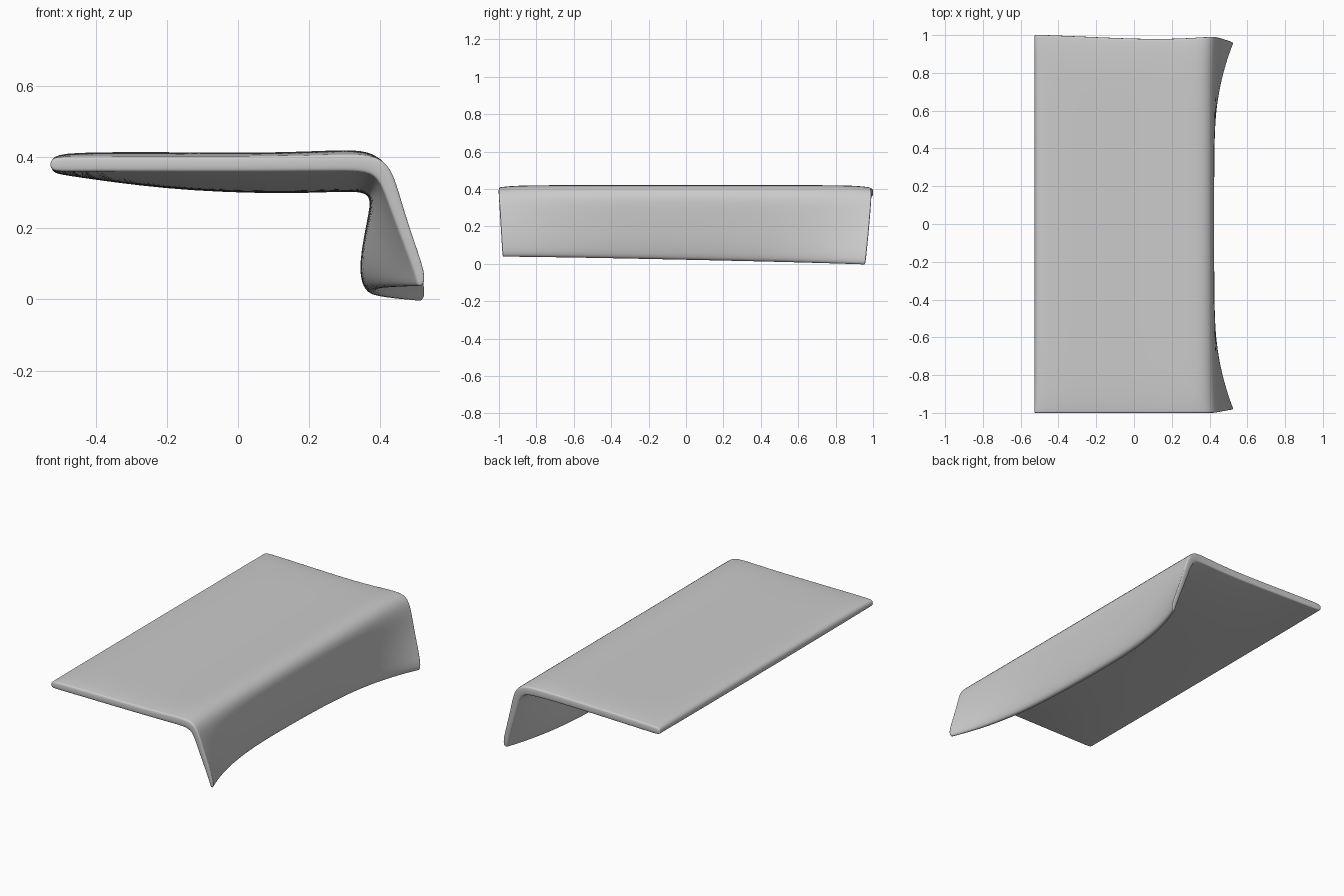
import bpy, bmesh

if "Cube" in bpy.data.objects:
    bpy.data.objects.remove(bpy.data.objects["Cube"])

# Cross-section pairs: middle (x, outer z / inner z) and end of the cushion.
# Each row: outer mid, inner mid, outer end, inner end
SECTION = [
    ((-.527, .400), (-.527, .356), (-.530, .400), (-.530, .360)),
    ((-.49, .415), (-.49, .350), (-.49, .402), (-.49, .361)),
    ((-.20, .415), (-.20, .308), (-.20, .402), (-.20, .361)),
    ((.10, .412), (.10, .297), (.10, .402), (.10, .361)),
    ((.28, .421), (.26, .302), (.29, .408), (.28, .363)),
    ((.375, .420), (.345, .305), (.385, .408), (.365, .361)),
    ((.426, .375), (.376, .290), (.433, .372), (.400, .335)),
    ((.424, .280), (.365, .230), (.460, .270), (.428, .250)),
    ((.418, .140), (.345, .130), (.498, .150), (.472, .130)),
    ((.404, .048), (.342, .060), (.530, .055), (.502, .045)),
    ((.390, .020), (.362, .020), (.526, .018), (.506, .014)),
]
HALF = [.2, .4, .55, .68, .78, .86, .92, .96, .99, 1.0]
RINGS = [-v for v in reversed(HALF)] + [0] + HALF


def blend(mid, end, y, power):
    w = abs(y) ** power
    x = mid[0] + (end[0] - mid[0]) * w
    z = mid[1] + (end[1] - mid[1]) * w
    drop = max(0, (.38 - z) / .38) if x > .33 else 0
    # the back edge is slightly scooped
    scoop = .025 * max(0, 1 - ((x - .08) / .4) ** 2) * max(0, y) ** 6
    # the hanging flap is a little shorter and hangs lower at the back
    trim = (.045 if y > 0 else .022) * drop
    return x, y * (1.002 - trim) - scoop, z - .022 * y * drop


bm = bmesh.new()
outer, inner = [], []
for y in RINGS:
    outer.append([bm.verts.new(blend(r[0], r[2], y, 14 if i < 6 else 3))
                  for i, r in enumerate(SECTION)])
    inner.append([bm.verts.new(blend(r[1], r[3], y, 3))
                  for i, r in enumerate(SECTION)])
n, m = len(SECTION), len(RINGS)
# upper and lower skins
for j in range(m - 1):
    for i in range(n - 1):
        for s in (outer, inner):
            bm.faces.new((s[j][i], s[j][i + 1], s[j + 1][i + 1], s[j + 1][i]))
    for i in (0, n - 1):
        bm.faces.new((outer[j][i], outer[j + 1][i], inner[j + 1][i], inner[j][i]))
# thin end strips
for j in (0, m - 1):
    for i in range(n - 1):
        bm.faces.new((outer[j][i], outer[j][i + 1], inner[j][i + 1], inner[j][i]))
bmesh.ops.recalc_face_normals(bm, faces=bm.faces)

mesh = bpy.data.meshes.new("draped_cushion")
bm.to_mesh(mesh)
bm.free()
cushion = bpy.data.objects.new("draped_cushion", mesh)
bpy.context.collection.objects.link(cushion)
sub = cushion.modifiers.new("smooth", 'SUBSURF')
sub.levels = sub.render_levels = 2
bpy.context.view_layer.objects.active = cushion
cushion.select_set(True)
bpy.ops.object.shade_smooth()
